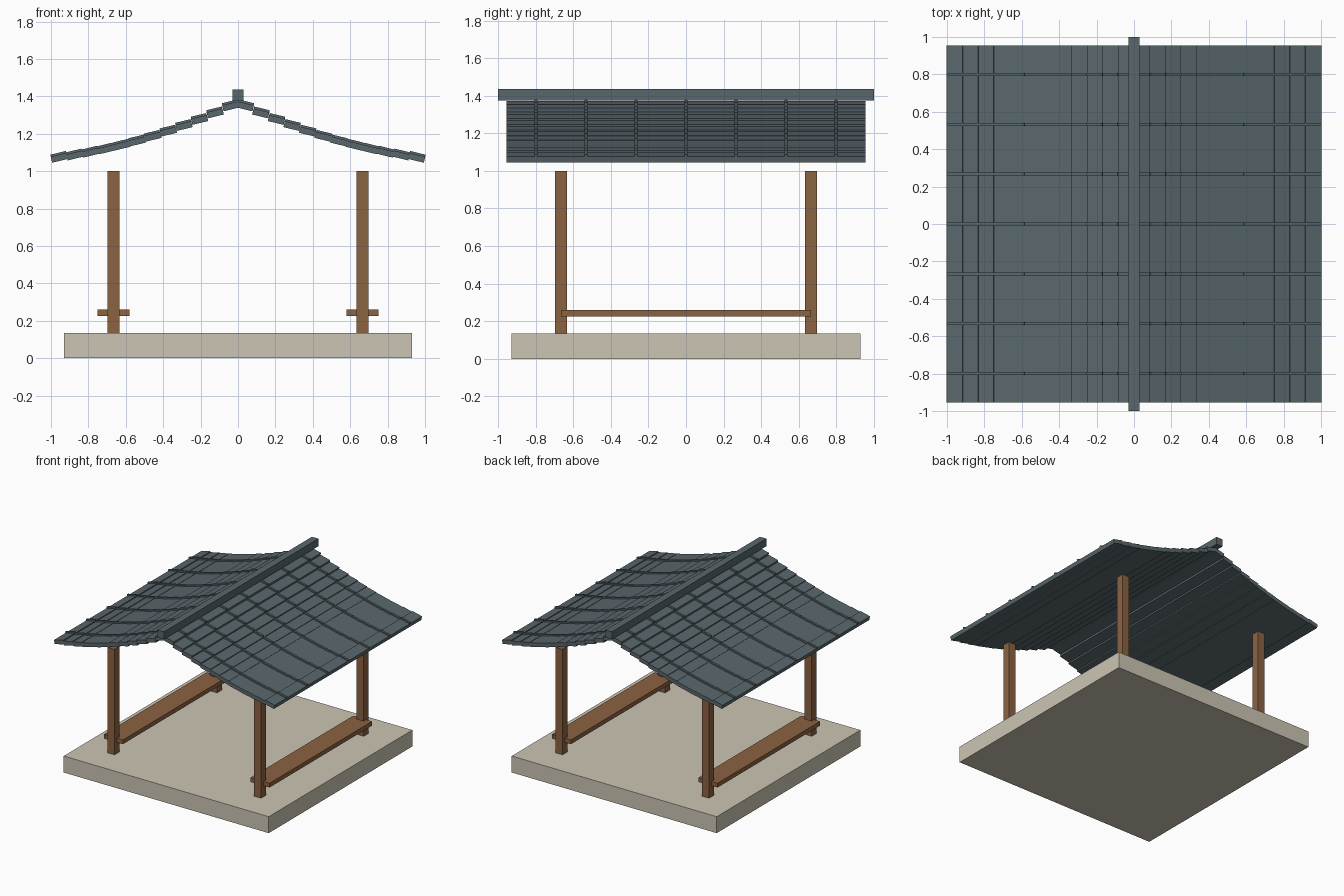
import bpy, bmesh
from math import atan
from mathutils import Matrix

if "Cube" in bpy.data.objects:
    bpy.data.objects.remove(bpy.data.objects["Cube"])


def material(name, rgb):
    m = bpy.data.materials.new(name)
    m.diffuse_color = (*rgb, 1)
    m.use_nodes = True
    m.node_tree.nodes["Principled BSDF"].inputs["Base Color"].default_value = m.diffuse_color
    return m


stone = material("stone", (0.60, 0.56, 0.45))
wood = material("wood", (0.26, 0.125, 0.055))
slate = material("slate", (0.10, 0.135, 0.15))


def boxes(name, items, mat, mirror=(False, False)):
    """One object from (centre, size, tilt about y) boxes, optionally mirrored."""
    bm = bmesh.new()
    for centre, size, tilt in items:
        bmesh.ops.create_cube(bm, size=1, matrix=Matrix.Translation(centre)
                              @ Matrix.Rotation(tilt, 4, 'Y')
                              @ Matrix.Diagonal((*size, 1)))
    me = bpy.data.meshes.new(name)
    bm.to_mesh(me)
    bm.free()
    me.materials.append(mat)
    ob = bpy.data.objects.new(name, me)
    bpy.context.collection.objects.link(ob)
    if any(mirror):
        mod = ob.modifiers.new("mirror", 'MIRROR')
        mod.use_axis = (*mirror, False)
        mod.use_mirror_merge = False
    return ob


# Stone platform, four posts and two side benches
boxes("platform", [((0, 0, 0.0675), (1.86, 1.86, 0.135), 0)], stone)
boxes("posts", [((0.665, 0.665, 0.5675), (0.065, 0.065, 0.865), 0)], wood, (True, True))
boxes("benches", [((0.665, 0, 0.242), (0.172, 1.33, 0.035), 0)], wood, (True, False))

# Roof: equally tilted courses stepping down a sagging curve, with ribs on top
ROWS, THICK, RIB = 12, 0.033, 0.011
tilt = atan(0.24)
courses, ribs = [], []
for i in range(ROWS):
    x = (i + 0.5) / ROWS
    z = 1.366 - 0.48 * x + 0.18 * x * x
    courses.append(((x - 0.003, 0, z), (0.087, 1.91, THICK), tilt))
    lift = (Matrix.Rotation(tilt, 3, 'Y').col[2]) * (THICK + RIB) / 2
    for j in range(-3, 4):
        ribs.append(((x - 0.003 + lift.x, j * 0.2665, z + lift.z), (0.085, 0.016, RIB), tilt))
boxes("roof_courses", courses, slate, (True, False))
boxes("roof_ribs", ribs, slate, (True, False))

# Ridge beam
boxes("ridge_beam", [((0, 0, 1.406), (0.058, 2.0, 0.062), 0)], slate)
